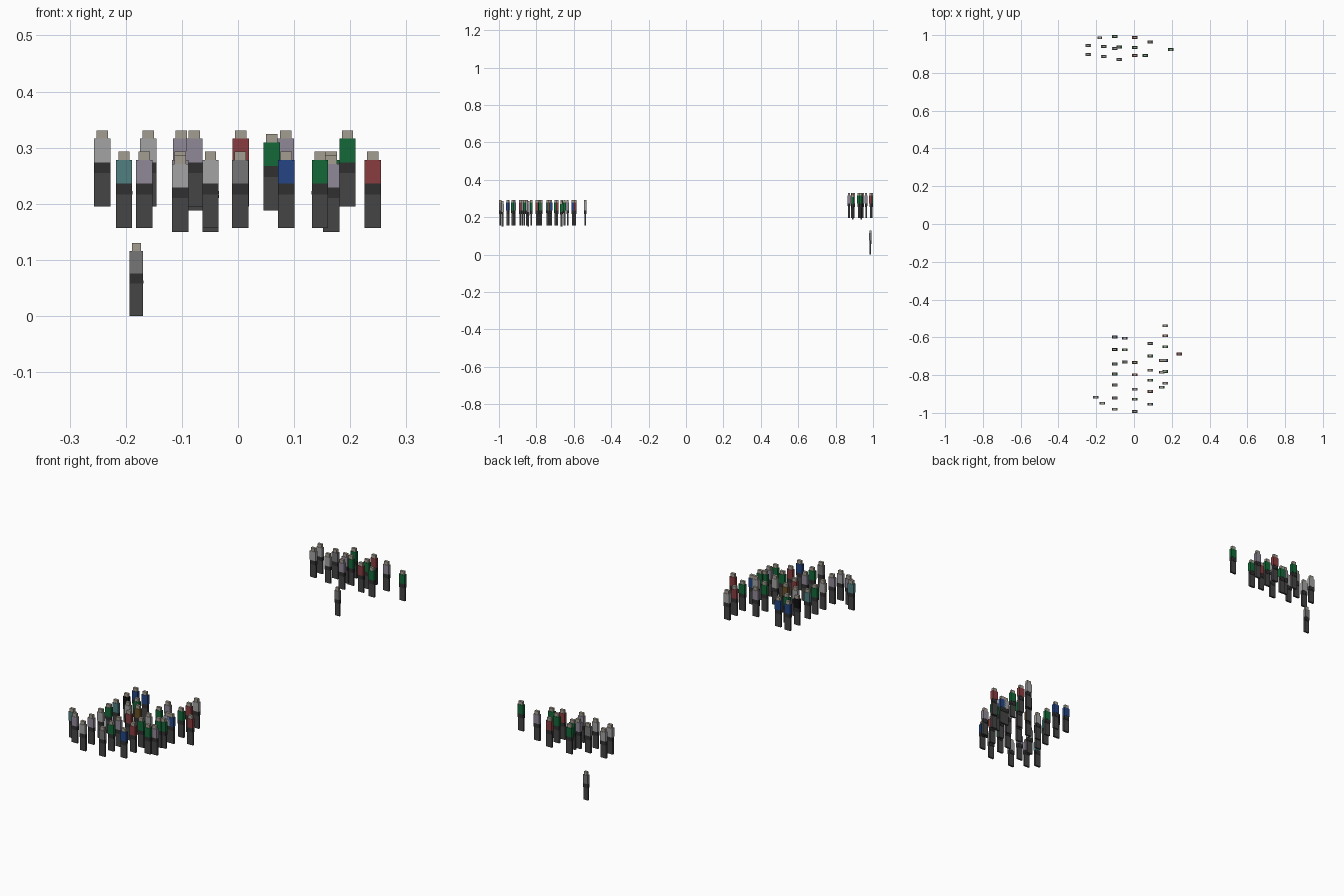
import bpy
import bmesh
from mathutils import Matrix, Vector

if "Cube" in bpy.data.objects:
    bpy.data.objects.remove(bpy.data.objects["Cube"])


def material(name, rgb):
    m = bpy.data.materials.new(name)
    m.diffuse_color = (*rgb, 1)
    m.use_nodes = True
    m.node_tree.nodes["Principled BSDF"].inputs["Base Color"].default_value = m.diffuse_color
    return m


SKIN = material("skin", (0.37, 0.34, 0.28))
BELT = material("belt", (0.03, 0.03, 0.03))
TROUSERS = material("trousers", (0.06, 0.06, 0.06))
SHIRTS = {k: material("shirt_" + n, c) for k, n, c in [
    ("w", "white", (0.37, 0.37, 0.37)), ("g", "green", (0.007, 0.14, 0.04)),
    ("r", "red", (0.25, 0.045, 0.05)), ("b", "blue", (0.018, 0.06, 0.23)),
    ("t", "teal", (0.08, 0.21, 0.22)), ("l", "lavender", (0.28, 0.25, 0.31)),
    ("k", "black", (0.005, 0.005, 0.006)), ("y", "grey", (0.18, 0.18, 0.18)),
    ("o", "brown", (0.14, 0.08, 0.02))]}

# body parts: width, depth, bottom, top, material slot
PARTS = [
    (0.0290, 0.009, 0.000, 0.060, 0),   # legs
    (0.0294, 0.012, 0.060, 0.066, 1),   # belt
    (0.0290, 0.013, 0.066, 0.079, 1),   # hips
    (0.0290, 0.015, 0.079, 0.121, 2),   # torso
    (0.0200, 0.012, 0.121, 0.136, 3),   # head
]


def person_mesh(shirt):
    bm = bmesh.new()
    for w, d, z0, z1, slot in PARTS:
        mat = Matrix.Translation((0, 0, (z0 + z1) / 2)) @ Matrix.Diagonal((w, d, z1 - z0, 1))
        vs = bmesh.ops.create_cube(bm, size=1, matrix=mat)["verts"]
        for f in {f for v in vs for f in v.link_faces}:
            f.material_index = slot
    me = bpy.data.meshes.new("person_" + shirt.name)
    bm.to_mesh(me)
    bm.free()
    for m in (TROUSERS, BELT, shirt, SKIN):
        me.materials.append(m)
    return me


MESHES = {k: person_mesh(m) for k, m in SHIRTS.items()}


def add_row(name, x, z, ys, shirts, low=()):
    """One column of spectators; indices in low stand slightly lower."""
    for i, (y, s) in enumerate(zip(ys, shirts)):
        ob = bpy.data.objects.new(f"{name}_{i + 1}", MESHES[s])
        ob.location = Vector((x, y, z - (0.007 if i in low else 0)))
        bpy.context.collection.objects.link(ob)
        if z == 0:
            ob.scale = (0.83, 0.9, 0.96)


# front crowd
F = 0.157
add_row("front_far_left", -0.203, F, [-0.917], "t")
add_row("front_left", -0.167, F, [-0.949], "l")
add_row("front_row_a", -0.103, F, [-0.598, -0.664, -0.741, -0.794, -0.852, -0.921, -0.981], "bktgwlw", {6})
add_row("front_row_b", -0.049, F, [-0.605, -0.666, -0.730], "bgw", {1})
add_row("front_row_c", 0.004, F, [-0.733, -0.798, -0.875, -0.928, -0.9925], "orlgy")
add_row("front_row_d", 0.086, F, [-0.633, -0.698, -0.774, -0.827, -0.886, -0.954], "lgwgrb")
add_row("front_row_e", 0.146, F, [-0.722, -0.785, -0.864], "wgg")
add_row("front_row_f", 0.166, F, [-0.539, -0.592, -0.650, -0.722, -0.780, -0.843], "wrgbgl", {5})
add_row("front_far_right", 0.240, F, [-0.688], "r")

# back crowd
B = 0.195
add_row("back_row_a", -0.242, B, [0.945, 0.897], "ww")
add_row("back_row_b", -0.160, B, [0.940, 0.887], "yw")
add_row("back_row_c", -0.101, B, [0.9925, 0.929], "gl")
add_row("back_row_d", -0.078, B, [0.937, 0.871], "gl", {0})
add_row("back_row_e", 0.005, B, [0.987, 0.934, 0.892], "rgr")
add_row("back_row_f", 0.060, B, [0.892], "g", {0})
add_row("back_row_g", 0.085, B, [0.963], "l")
add_row("back_far_right", 0.195, B, [0.923], "g")

# lone person at ground level
add_row("lone_person", -0.181, 0, [0.986], "y")
